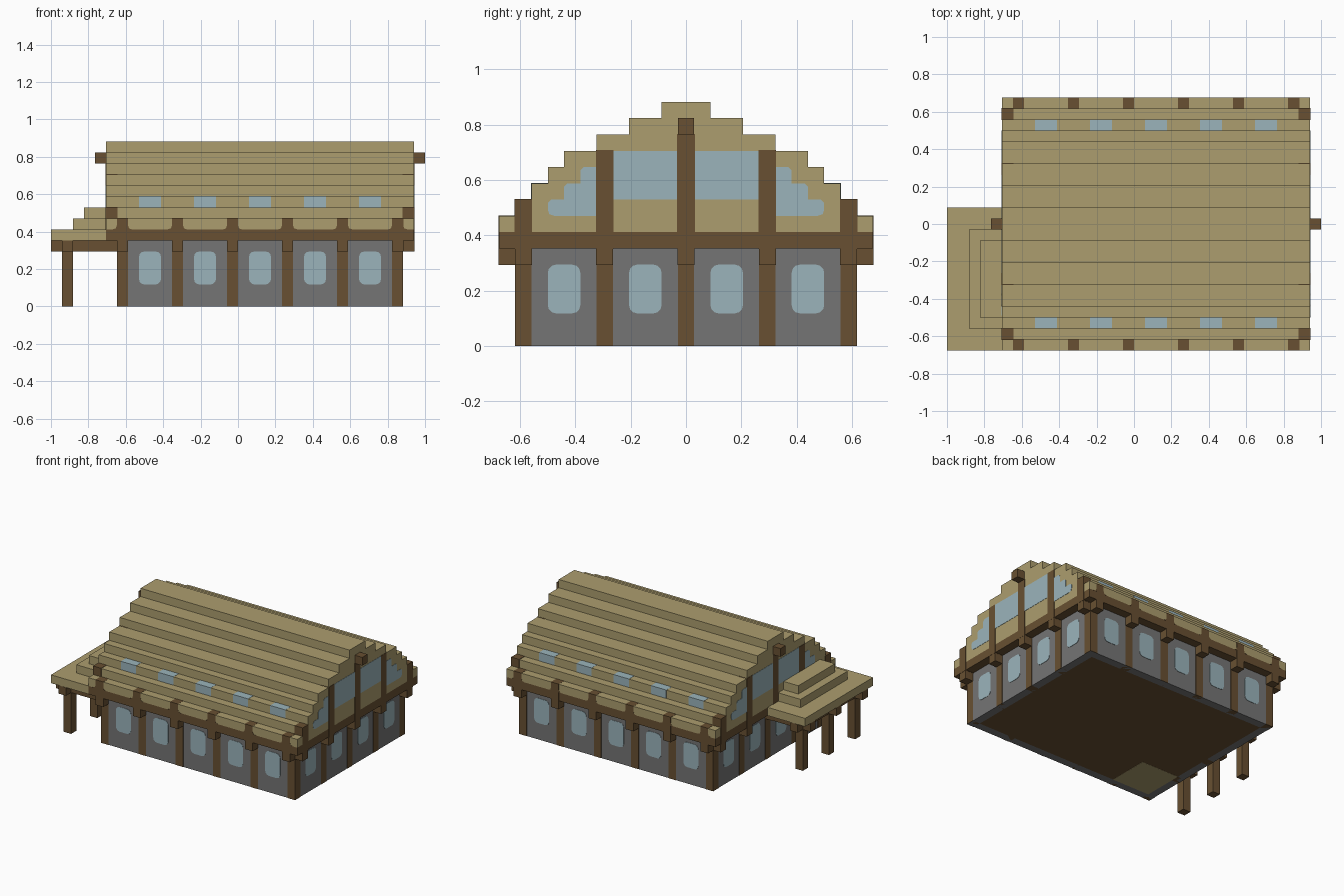
import bpy, bmesh, math

cube = bpy.data.objects.get("Cube")
if cube:
    bpy.data.objects.remove(cube, do_unlink=True)

U = 1 / 17      # one building block
P = 0.04        # how far flush details stand proud, in blocks


def material(name, *rgb):
    lin = [((c / 255 + 0.055) / 1.055) ** 2.4 for c in rgb] + [1]
    m = bpy.data.materials.new(name)
    m.use_nodes = True
    m.diffuse_color = lin
    m.node_tree.nodes["Principled BSDF"].inputs["Base Color"].default_value = lin
    return m


thatch = material("thatch tan", 172, 157, 110)
timber = material("timber brown", 104, 80, 50)
plaster = material("plaster grey", 117, 117, 117)
glass = material("glass blue", 155, 180, 187)


def prism(pts, axis, a, b):
    """Outline in (y, z) or (x, z), extruded from a to b along the axis."""
    return (pts, axis, a, b)


def box(x0, x1, y0, y1, z0, z1, grow=0):
    g = grow
    pts = [(x0 - g, z0 - g), (x1 + g, z0 - g), (x1 + g, z1 + g), (x0 - g, z1 + g)]
    return prism(pts, "y", y0 - g, y1 + g)


def build(name, solids, mat):
    bm = bmesh.new()
    for pts, axis, a, b in solids:
        ends = []
        for d in (a, b):
            ends.append([bm.verts.new((d * U, p * U, q * U) if axis == "x"
                                      else (p * U, d * U, q * U)) for p, q in pts])
        n = len(pts)
        bm.faces.new(ends[0])
        bm.faces.new(ends[1][::-1])
        for i in range(n):
            j = (i + 1) % n
            bm.faces.new((ends[0][j], ends[0][i], ends[1][i], ends[1][j]))
    bmesh.ops.recalc_face_normals(bm, faces=bm.faces)
    mesh = bpy.data.meshes.new(name)
    bm.to_mesh(mesh)
    bm.free()
    mesh.materials.append(mat)
    ob = bpy.data.objects.new(name, mesh)
    bpy.context.collection.objects.link(ob)
    return ob


def rounded(c, half, z0, z1, r=0.5):
    """Rounded rectangle outline centred on c."""
    pts = []
    for k, (sx, z) in enumerate([(1, z1 - r), (-1, z1 - r), (-1, z0 + r), (1, z0 + r)]):
        for s in range(4):
            t = math.radians(90 * k + 30 * s)
            pts.append((c + sx * (half - r) + r * math.cos(t), z + r * math.sin(t)))
    return pts


LEFT, RIGHT = -11, 15             # wall ends along x
SIDE = 10.5                       # wall faces along y
post_x = range(-11, 15, 5)        # near edge of each post
post_y = [-10.5, -5.5, -0.5, 4.5, 9.5]

# Walls, floor and posts
s = P
build("walls", [box(LEFT + s, RIGHT - s, -SIDE + s, -SIDE + 1, 0, 6),
                box(LEFT + s, RIGHT - s, SIDE - 1, SIDE - s, 0, 6),
                box(LEFT + s, LEFT + 1, -SIDE + 1, SIDE - 1, 0, 6),
                box(RIGHT - 1, RIGHT - s, -SIDE + 1, SIDE - 1, 0, 6)], plaster)
build("floor", [box(LEFT + 1, RIGHT - 1, -SIDE + 1, SIDE - 1, 0, 1)], timber)
build("floor_patch", [box(-10, -5, -9.5, -4.5, 0, 0.1, 0.01)], thatch)
posts = [box(x, x + 1, e, e + 1, 0, 6) for x in post_x for e in (-SIDE, SIDE - 1)]
posts += [box(e, e + 1, y, y + 1, 0, 6) for y in post_y[1:-1] for e in (LEFT, RIGHT - 1)]
build("wall_posts", posts, timber)

# Wall windows
panes = []
for x in post_x[:-1]:
    for e in (-1, 1):
        panes.append(prism(rounded(x + 3, 1, 2, 5), "y", e * (SIDE - 0.08), e * SIDE))
for y in post_y[:-1]:
    panes.append(prism(rounded(y + 3, 1, 2, 5), "x", LEFT, LEFT + 0.08))
    panes.append(prism(rounded(y + 3, 1, 2, 5), "x", RIGHT - 0.08, RIGHT))
build("wall_windows", panes, glass)

# Ring beam with brackets and rafter ends
build("ring_beam", [box(LEFT - 1, RIGHT + 1, -SIDE - 1, SIDE + 1, 6, 7)], timber)
brackets, rafters = [], []
for x in post_x:
    for y in (-SIDE - 1, SIDE):
        brackets.append(box(x, x + 1, y, y + 1, 5, 6.5, P / 2))
        rafters.append(box(x, x + 1, y, y + 1, 6.5, 8, P / 2))
for y in post_y:
    for x in (LEFT - 1, RIGHT):
        brackets.append(box(x, x + 1, y, y + 1, 5, 6.5, P / 2))
build("brackets", brackets, timber)
build("rafter_ends", rafters, timber)

# Curved braces between rafter ends and beam
braces = []
for x in post_x:
    for e in (-1, 1):
        f = e * (SIDE + 1)
        for a, d in ((x, -0.4), (x + 1, 0.4)):
            braces.append(prism([(a, 7), (a + d, 7), (a + d / 4, 7.1), (a, 7.4)],
                                "y", f - e * 0.2, f + e * P / 2))
build("braces", braces, timber)

# Stepped roof: half width of each layer, from the eaves up
halves = [11.5, 10.5, 9.5, 8.5, 7.5, 5.5, 3.5, 1.5]
right_edge = []
for i, h in enumerate(halves):
    right_edge += [(h, 7 + i), (h, 8 + i)]
outline = right_edge + [(-y, z) for y, z in reversed(right_edge)]
build("roof", [prism(outline, "x", LEFT - 1, RIGHT + 1)], thatch)

# Roof windows, wrapped over one step
lights = []
for x in post_x[:-1]:
    lights.append(box(x + 2, x + 4, -9.5, -8.5, 9, 10, P / 2))
    lights.append(box(x + 2, x + 4, 8.5, 9.5, 9, 10, P / 2))
build("roof_windows", lights, glass)

# Gable glazing, posts and ridge beam at both ends
step = [(5.5, 8), (8.1, 8), (8.4, 8.1), (8.5, 8.4), (8.5, 8.8), (8.3, 9), (7.5, 9),
        (7.5, 9.8), (7.3, 10), (6.5, 10), (6.5, 10.8), (6.3, 11), (5.5, 11)]
gable_glass, gable_posts = [], []
for face, out in ((LEFT - 1, -1), (RIGHT + 1, 1)):
    a, b = face - out * 0.05, face + out * 0.03
    for m in (-1, 1):
        gable_glass.append(prism([(m * y, z) for y, z in step], "x", a, b))
        gable_glass.append(prism([(m * 0.5, 9), (m * 4.5, 9), (m * 4.5, 12), (m * 0.5, 12)],
                                 "x", a, b))
    x0 = min(face, face - out)
    for y, top in zip(post_y, (9, 12, 13, 12, 9)):
        gable_posts.append(box(x0, x0 + 1, y, y + 1, 6, top, P))
build("gable_windows", gable_glass, glass)
build("gable_posts", gable_posts, timber)
build("ridge_beam", [box(LEFT - 2, RIGHT + 2, -0.5, 0.5, 13, 14)], timber)

# Side porch: stepped canopy, beams and posts
build("porch_roof", [box(-17, -12, -11.5, 1.5, 6, 7),
                     box(-15, -12, -9.5, -0.5, 7, 8),
                     box(-14, -12, -8.5, -1.5, 8, 9)], thatch)
rows = post_y[:3]
beams = [box(-17, -11, y, y + 1, 5, 6) for y in rows]
beams.append(box(-16, -15, -11.5, 1.5, 5, 5.99))
build("porch_beams", beams, timber)
build("porch_posts", [box(-16, -15, y, y + 1, 0, 5) for y in rows], timber)
